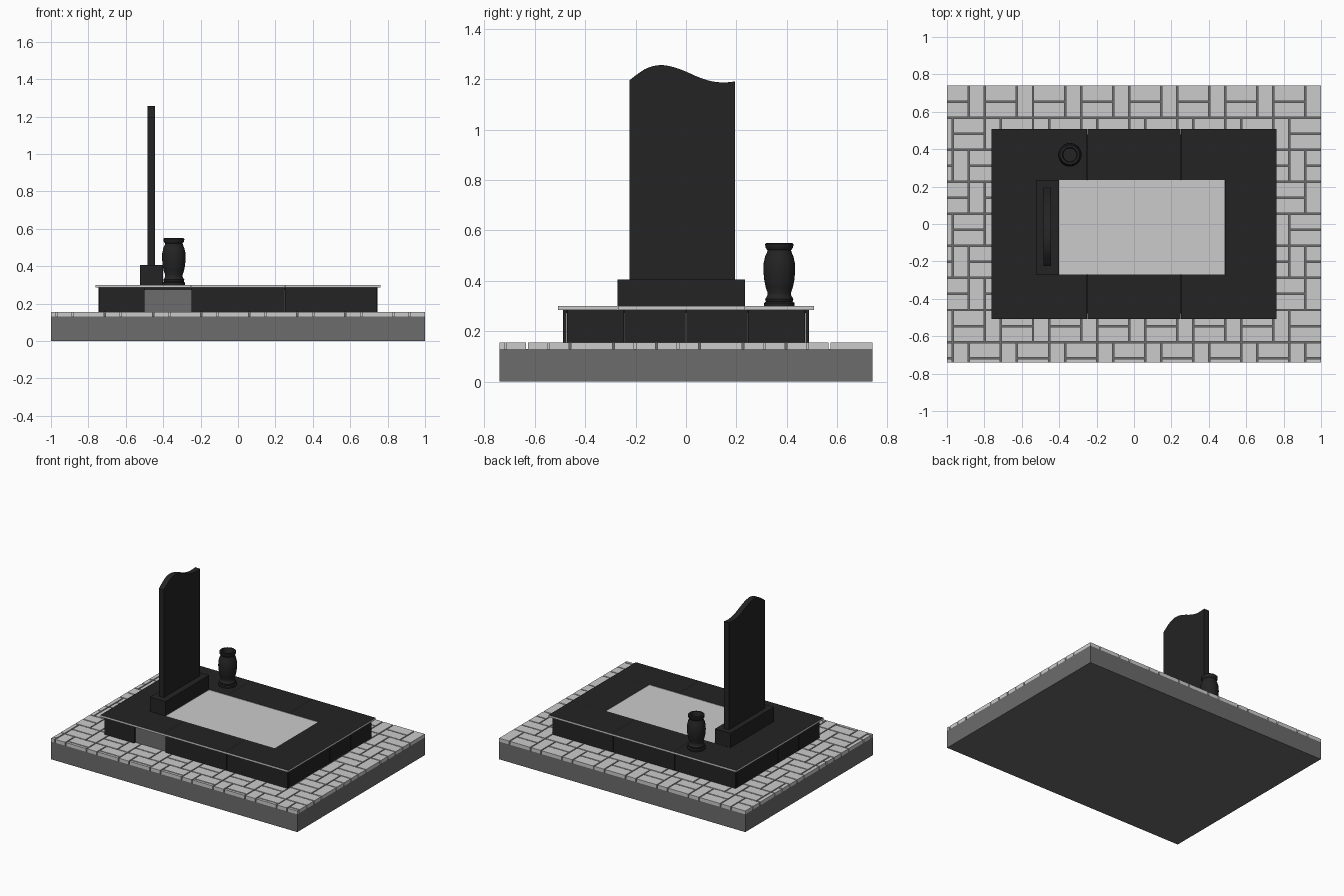
import bpy, bmesh, math

if "Cube" in bpy.data.objects:
    bpy.data.objects.remove(bpy.data.objects["Cube"])

def mat(name, v):
    m = bpy.data.materials.new(name)
    m.diffuse_color = (v, v, v, 1)
    m.use_nodes = True
    m.node_tree.nodes["Principled BSDF"].inputs["Base Color"].default_value = m.diffuse_color
    return m

BLACK = mat("black_granite", 0.017)
GREY = mat("grey_concrete", 0.15)
LIGHT = mat("light_stone", 0.6)

def finish(name, bm, mats):
    bmesh.ops.recalc_face_normals(bm, faces=bm.faces)
    me = bpy.data.meshes.new(name)
    bm.to_mesh(me)
    bm.free()
    for m in mats:
        me.materials.append(m)
    ob = bpy.data.objects.new(name, me)
    bpy.context.collection.objects.link(ob)
    return ob

def add_box(bm, x0, x1, y0, y1, z0, z1):
    vs = bmesh.ops.create_cube(bm, size=1)["verts"]
    for v in vs:
        v.co.x = x1 if v.co.x > 0 else x0
        v.co.y = y1 if v.co.y > 0 else y0
        v.co.z = z1 if v.co.z > 0 else z0

def boxes(name, items, *mats):
    bm = bmesh.new()
    for b in items:
        add_box(bm, *b)
    return finish(name, bm, mats)

def smooth(ob):
    bpy.ops.object.select_all(action="DESELECT")
    ob.select_set(True)
    bpy.context.view_layer.objects.active = ob
    bpy.ops.object.shade_smooth_by_angle(angle=math.radians(40))

# concrete foundation
boxes("foundation", [(-1, 1, -.74, .74, 0, .13)], GREY)

# woven paving: pairs of lying stones next to one upright stone
U, GAP = .0857, .004
tiles = []

def paver(x0, x1, y0, y1):
    x0, x1 = max(x0, -1), min(x1, 1)
    y0, y1 = max(y0, -.74), min(y1, .74)
    if x1 - x0 < .02 or y1 - y0 < .015:
        return
    if x0 > -.72 and x1 < .72 and y0 > -.46 and y1 < .46:
        return                      # hidden under the plinth
    inset = lambda a, lim: a if abs(abs(a) - lim) < 1e-6 else None
    ax = x0 if x0 == -1 else x0 + GAP
    bx = x1 if x1 == 1 else x1 - GAP
    ay = y0 if y0 == -.74 else y0 + GAP
    by = y1 if y1 == .74 else y1 - GAP
    tiles.append((ax, bx, ay, by, .13, .155))

for pair in range(9):
    top = .74 - 2 * U * pair
    for k in range(-5, 8):
        x = -.54 + (3 * k + pair % 3) * U
        paver(x, x + 2 * U, top - U, top)
        paver(x, x + 2 * U, top - 2 * U, top - U)
        paver(x + 2 * U, x + 3 * U, top - 2 * U, top)
boxes("paving_stones", tiles, LIGHT)

# plinth core, with black facing plates; one front plate is left out
boxes("plinth_core", [(-.73, .73, -.473, .473, .13, .272)], GREY)
S = .001
plates = []
xs = [-.745, -.5, -.25, 0, .25, .5, .745]
for a, b in zip(xs, xs[1:]):
    plates.append((a + S, b - S, .474, .488, .155, .285))
    if a != -.5:
        plates.append((a + S, b - S, -.488, -.474, .155, .285))
ys = [-.474, -.245, 0, .245, .474]
for a, b in zip(ys, ys[1:]):
    for s in (-1, 1):
        plates.append((min(s * .731, s * .745), max(s * .731, s * .745), a + S, b - S, .155, .285))
boxes("plinth_facing", plates, BLACK)
boxes("plinth_bedding", [(-.735, .735, -.478, .478, .272, .285)], BLACK)

# cover frame: black polished top, light sawn edges
H = (-.40, .487, -.27, .235)        # planting opening
cuts = [-.763, -.25, .25, .763]
frame = [(-.763, H[0] - S, H[2], H[3], .285, .3), (H[1] + S, .763, H[2], H[3], .285, .3)]
for a, b in zip(cuts, cuts[1:]):
    frame += [(a + S, b - S, -.507, H[2] - S, .285, .3), (a + S, b - S, H[3] + S, .507, .285, .3)]
cover = boxes("cover_frame", frame, BLACK, LIGHT)
for p in cover.data.polygons:
    p.material_index = 1 if abs(p.normal.z) < .5 else 0
boxes("gravel_bed", [(H[0], H[1], H[2], H[3], .285, .298)], LIGHT)

# headstone pedestal
boxes("headstone_pedestal", [(-.525, -.40, -.272, .235, .3, .405)], BLACK)

# headstone with wavy top, from a curve profile
curve = [(-.225, 1.195), (-.19, 1.222), (-.15, 1.246), (-.1, 1.256), (-.05, 1.248), (0, 1.23),
         (.05, 1.208), (.1, 1.192), (.15, 1.187), (.195, 1.191)]
def spline(t):
    i = min(int(t), len(curve) - 2)
    f = t - i
    p = [curve[max(0, min(len(curve) - 1, i + d))] for d in (-1, 0, 1, 2)]
    return tuple(.5 * (2 * b + (c - a) * f + (2 * a - 5 * b + 4 * c - d) * f * f
                       + (3 * b - a - 3 * c + d) * f ** 3) for a, b, c, d in zip(*p))
outline = [(-.225, .405)] + [spline(i / 3) for i in range(28)] + [(.195, .405)]
bm = bmesh.new()
face = bm.faces.new([bm.verts.new((-.485, y, z)) for y, z in outline])
ext = bmesh.ops.extrude_face_region(bm, geom=[face])["geom"]
bmesh.ops.translate(bm, vec=(.04, 0, 0), verts=[g for g in ext if isinstance(g, bmesh.types.BMVert)])
smooth(finish("headstone", bm, [BLACK]))

# turned vase
prof = [(0, .3), (.06, .3), (.061, .312), (.053, .318), (.056, .328), (.047, .342), (.046, .352),
        (.054, .375), (.060, .405), (.063, .44), (.062, .47), (.056, .497), (.048, .515), (.047, .522),
        (.055, .532), (.056, .546), (.052, .55), (.040, .55), (.035, .54), (.035, .47), (0, .47)]
bm = bmesh.new()
vs = [bm.verts.new((r, 0, z)) for r, z in prof]
es = [bm.edges.new(e) for e in zip(vs, vs[1:])]
bmesh.ops.spin(bm, geom=vs + es, cent=(0, 0, 0), axis=(0, 0, 1), angle=math.tau, steps=32)
bmesh.ops.remove_doubles(bm, verts=bm.verts, dist=1e-5)
vase = finish("vase", bm, [BLACK])
vase.location = (-.343, .37, 0)
smooth(vase)
